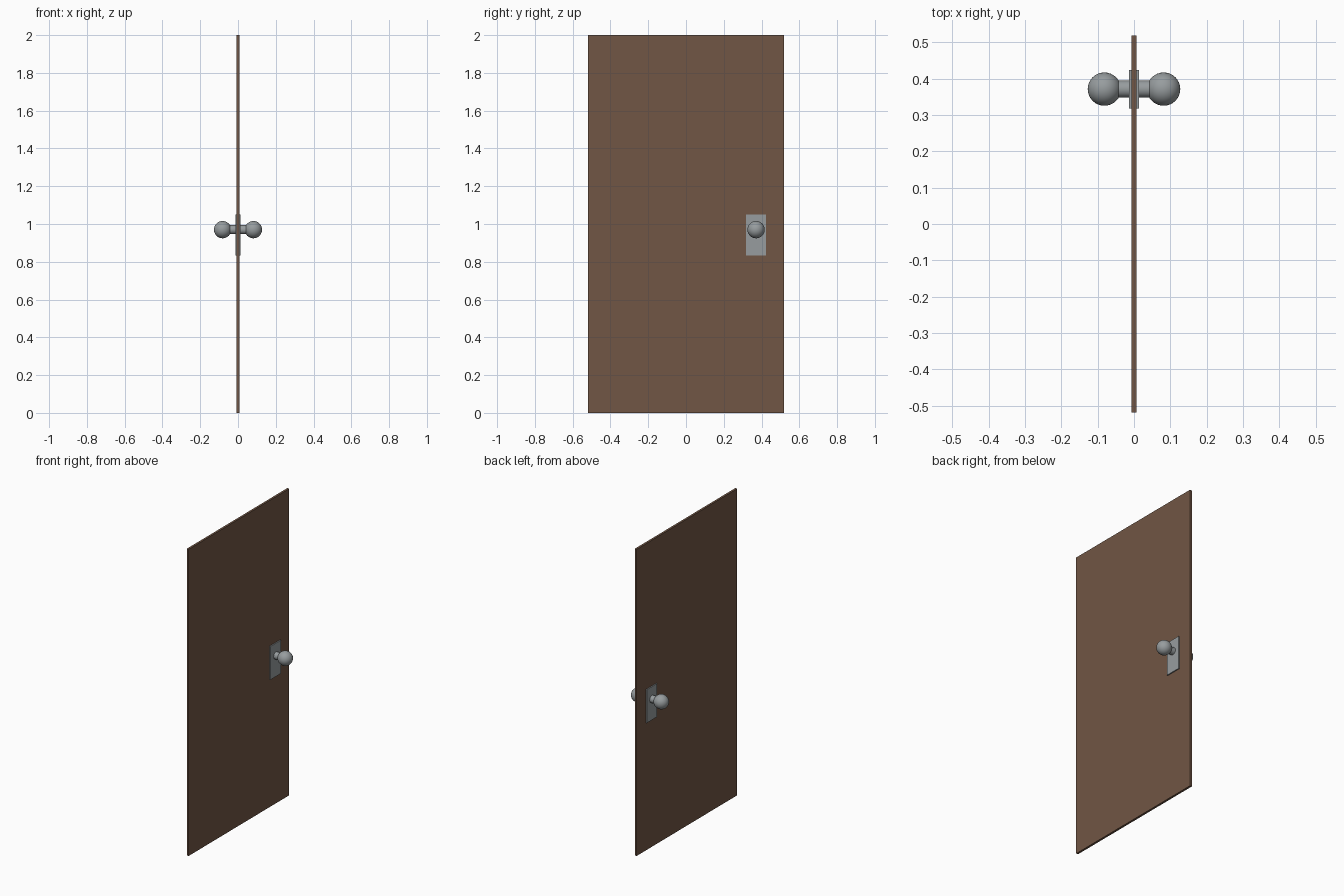
import bpy, bmesh, math
from mathutils import Matrix, Vector

if "Cube" in bpy.data.objects:
    bpy.data.objects.remove(bpy.data.objects["Cube"])

def material(name, rgb):
    m = bpy.data.materials.new(name)
    m.diffuse_color = (*rgb, 1)
    m.use_nodes = True
    m.node_tree.nodes["Principled BSDF"].inputs["Base Color"].default_value = m.diffuse_color
    return m

brown = material("brown wood", (0.165, 0.092, 0.058))
steel = material("grey metal", (0.31, 0.335, 0.345))

def finish(name, bm, mat, smooth=False, mirror=False):
    bmesh.ops.recalc_face_normals(bm, faces=bm.faces)
    for f in bm.faces:
        f.smooth = smooth and len(f.verts) <= 4
    mesh = bpy.data.meshes.new(name)
    bm.to_mesh(mesh)
    bm.free()
    mesh.materials.append(mat)
    ob = bpy.data.objects.new(name, mesh)
    bpy.context.collection.objects.link(ob)
    if mirror:  # same hardware on both faces of the door
        mod = ob.modifiers.new("both_sides", 'MIRROR')
        mod.use_axis = (True, False, False)
        mod.use_mirror_merge = False
    return ob

def box(name, lo, hi, mat, mirror=False):
    lo, hi = Vector(lo), Vector(hi)
    bm = bmesh.new()
    bmesh.ops.create_cube(bm, size=1, matrix=Matrix.Translation((lo + hi) / 2)
                          @ Matrix.Diagonal((*(hi - lo), 1)))
    return finish(name, bm, mat, mirror=mirror)

KY, KZ = 0.371, 0.97           # knob axis
turn = Matrix.Rotation(math.pi / 2, 4, 'Y')

# Door slab
box("door_panel", (-0.007, -0.518, 0), (0.007, 0.518, 2), brown)

# Backplates
box("backplate", (0.007, 0.317, 0.833), (0.0142, 0.423, 1.05), steel, mirror=True)

# Knob necks
bm = bmesh.new()
bmesh.ops.create_cone(bm, cap_ends=True, segments=32, radius1=0.0235, radius2=0.0235,
                      depth=0.045, matrix=Matrix.Translation((0.0325, KY, KZ)) @ turn)
finish("knob_neck", bm, steel, smooth=True, mirror=True)

# Round knobs
bm = bmesh.new()
bmesh.ops.create_uvsphere(bm, u_segments=32, v_segments=16, radius=0.0458,
                          matrix=Matrix.Translation((0.0815, KY, KZ)) @ turn)
finish("door_knob", bm, steel, smooth=True, mirror=True)
